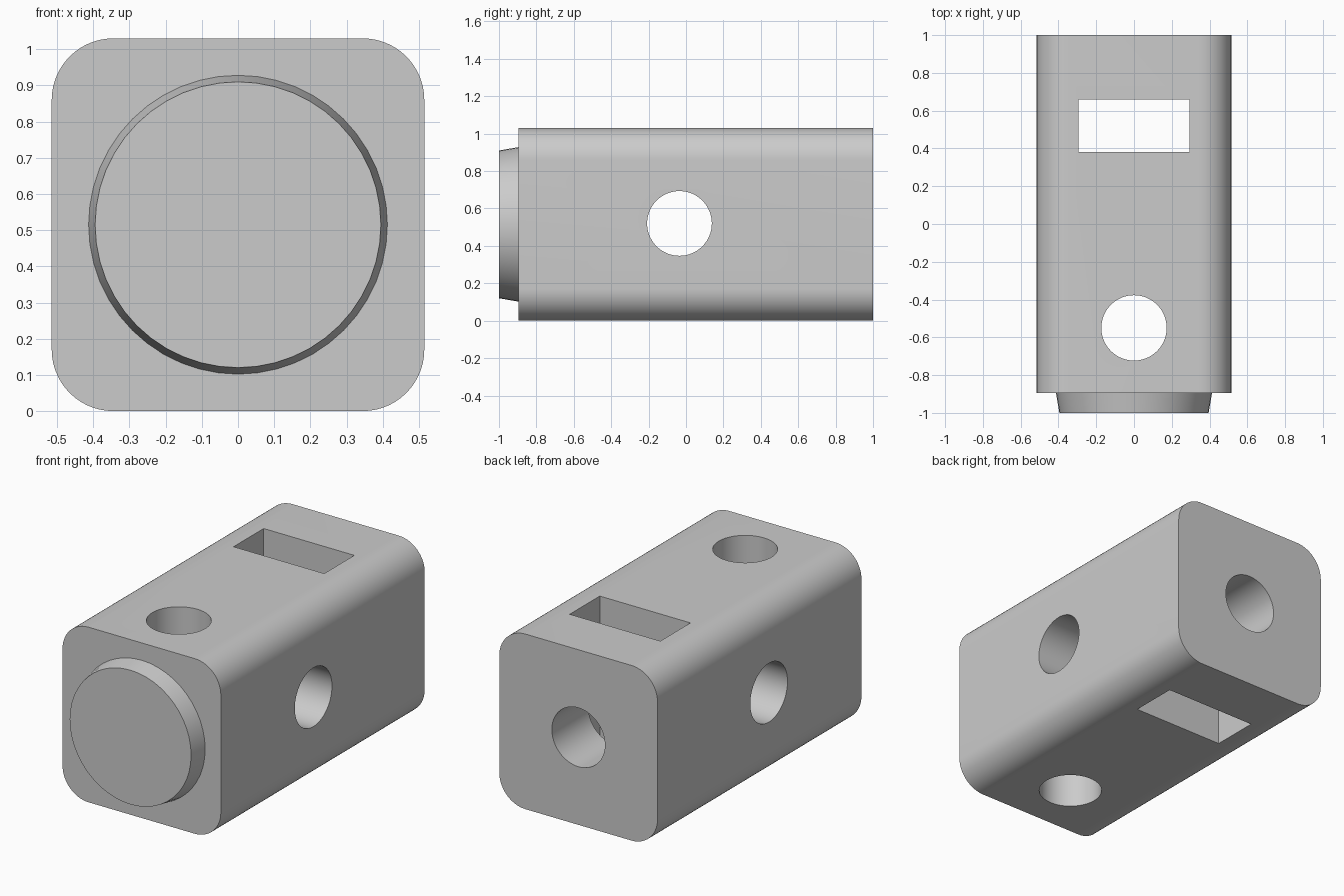
import bpy, bmesh, math
from mathutils import Matrix, Vector

cube = bpy.data.objects.get("Cube")
if cube:
    bpy.data.objects.remove(cube, do_unlink=True)

SIDE = 1.03
HALF = SIDE / 2
CORNER = 0.17
FRONT = -0.895
BORE = 0.173

grey = bpy.data.materials.new("light grey")
grey.use_nodes = True
colour = (0.6, 0.6, 0.6, 1)
grey.diffuse_color = colour
grey.node_tree.nodes["Principled BSDF"].inputs["Base Color"].default_value = colour


def finish(name, bm):
    mesh = bpy.data.meshes.new(name)
    bmesh.ops.recalc_face_normals(bm, faces=bm.faces)
    bm.to_mesh(mesh)
    bm.free()
    mesh.materials.append(grey)
    obj = bpy.data.objects.new(name, mesh)
    bpy.context.collection.objects.link(obj)
    return obj


def cylinder(name, axis, centre, r1, r2, depth, sides=64):
    """Cylinder or cone frustum whose r1 end is at the start of the axis."""
    bm = bmesh.new()
    turn = Vector((0, 0, 1)).rotation_difference(Vector(axis)).to_matrix().to_4x4()
    bmesh.ops.create_cone(bm, cap_ends=True, segments=sides, radius1=r1, radius2=r2,
                          depth=depth, matrix=Matrix.Translation(centre) @ turn)
    return finish(name, bm)


def box(name, centre, size):
    bm = bmesh.new()
    bmesh.ops.create_cube(bm, size=1, matrix=Matrix.Translation(centre)
                          @ Matrix.Diagonal((*size, 1)))
    return finish(name, bm)


# Body: rounded square profile extruded along y
bm = bmesh.new()
ring = []
steps = 14
inner = HALF - CORNER
for k, (sx, sz) in enumerate([(1, 1), (-1, 1), (-1, -1), (1, -1)]):
    for i in range(steps + 1):
        a = math.pi / 2 * (k + i / steps)
        ring.append(bm.verts.new((sx * inner + CORNER * math.cos(a), FRONT,
                                  HALF + sz * inner + CORNER * math.sin(a))))
face = bm.faces.new(ring)
grown = bmesh.ops.extrude_face_region(bm, geom=[face], use_keep_orig=True)
bmesh.ops.translate(bm, vec=(0, 1 - FRONT, 0),
                    verts=[v for v in grown["geom"] if isinstance(v, bmesh.types.BMVert)])
body = finish("body", bm)

# Cutters: cross holes, slot, and rear bore that opens into the slot
cutters = [
    cylinder("vertical_hole_cutter", (0, 0, 1), (0, -0.55, HALF), BORE, BORE, 2),
    cylinder("side_hole_cutter", (1, 0, 0), (0, -0.035, 0.52), BORE, BORE, 2),
    box("slot_cutter", (0, 0.52, HALF), (0.59, 0.28, 2)),
    cylinder("rear_bore_cutter", (0, 1, 0), (0, 0.85, HALF), BORE, BORE, 0.6),
]
for cutter in cutters:
    cutter.hide_render = True
    cutter.hide_viewport = True
    cutter.display_type = 'WIRE'
    mod = body.modifiers.new(cutter.name, 'BOOLEAN')
    mod.object = cutter
    mod.operation = 'DIFFERENCE'
    mod.solver = 'EXACT'

# Bake the cuts, then remove the cutters
bpy.context.view_layer.update()
graph = bpy.context.evaluated_depsgraph_get()
cut_mesh = bpy.data.meshes.new_from_object(body.evaluated_get(graph))
body.modifiers.clear()
body.data = cut_mesh
for cutter in cutters:
    bpy.data.objects.remove(cutter, do_unlink=True)

# Front boss: tapered disc
boss = cylinder("front_boss", (0, 1, 0), (0, (FRONT - 1) / 2, HALF),
                0.395, 0.413, 1 + FRONT, 48)

# Smooth rounded surfaces, keep the rims sharp
bpy.ops.object.select_all(action='DESELECT')
for obj in (body, boss):
    obj.select_set(True)
bpy.context.view_layer.objects.active = body
bpy.ops.object.shade_smooth_by_angle(angle=math.radians(30))
